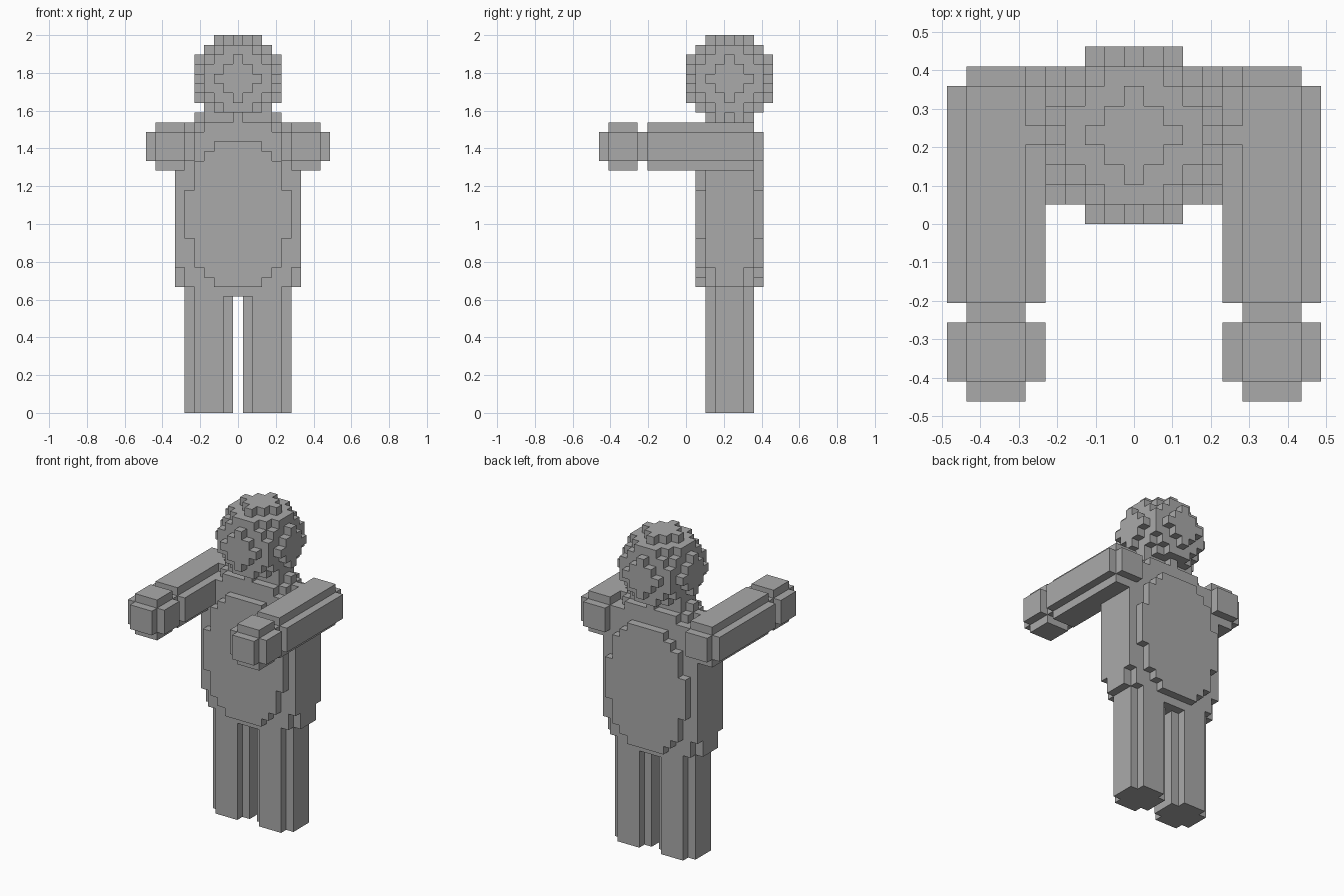
import bpy
import bmesh
from mathutils import Vector

cube = bpy.data.objects.get("Cube")
if cube:
    bpy.data.objects.remove(cube, do_unlink=True)

UNIT = 2 / 39          # one block
MID = 4                # depth index of the body axis

grey = bpy.data.materials.new("plain grey")
grey.use_nodes = True
colour = (0.4, 0.4, 0.4, 1)
grey.diffuse_color = colour
grey.node_tree.nodes["Principled BSDF"].inputs["Base Color"].default_value = colour


def blocks(xs, ys, zs, inside):
    return {(x, y, z) for x in xs for y in ys for z in zs if inside(x, y, z)}


def span(centre, half):
    return range(centre - half, centre + half + 1)


def ball(cx, cy, cz, half):
    limit = (half + 0.5) ** 2
    return blocks(span(cx, half), span(cy, half), span(cz, half),
                  lambda x, y, z: (x - cx) ** 2 + (y - cy) ** 2 + (z - cz) ** 2 <= limit)


def round_bar(a, b):
    return a * a + b * b <= 2.5 ** 2


parts = {}
parts["head"] = ball(0, MID, 34, 4)

# Torso: a tall ellipsoid cut flat at the sides, front, back and hips
parts["torso"] = blocks(span(0, 6), span(MID, 3), range(12, 31),
                        lambda x, y, z: 2 * x * x + 8.2 * (y - MID) ** 2 + (z - 20) ** 2 <= 132.4)

# Limbs, mirrored
for side, s in (("left", 1), ("right", -1)):
    parts[side + "_leg"] = blocks(span(3 * s, 2), span(MID, 2), range(12),
                                  lambda x, y, z: round_bar(x - 3 * s, y - MID))
    arm = blocks(span(7 * s, 2), range(-4, 6), span(27, 2),
                 lambda x, y, z: round_bar(x - 7 * s, z - 27))
    parts[side + "_arm"] = arm | ball(7 * s, 5, 27, 2)
    parts[side + "_hand"] = ball(7 * s, -7, 27, 2)

# Outer skin of the blocks; each block belongs to one part only
solid = set().union(*parts.values())
taken = set()
axes = [Vector(v) for v in ((1, 0, 0), (0, 1, 0), (0, 0, 1))]

for name, cells in parts.items():
    bm = bmesh.new()
    for cell in sorted(cells - taken):
        centre = Vector(cell) + Vector((0, 0.5, 0.5))
        for i in range(3):
            for sign in (1, -1):
                n = axes[i] * sign
                if tuple(int(c) for c in Vector(cell) + n) in solid:
                    continue
                u, v = axes[(i + 1) % 3], axes[(i + 2) % 3] * sign
                corners = [centre + (n + a * u + b * v) / 2
                           for a, b in ((-1, -1), (1, -1), (1, 1), (-1, 1))]
                bm.faces.new([bm.verts.new(c * UNIT) for c in corners])
    taken |= cells
    bmesh.ops.remove_doubles(bm, verts=bm.verts, dist=UNIT / 100)
    mesh = bpy.data.meshes.new(name)
    bm.to_mesh(mesh)
    bm.free()
    mesh.materials.append(grey)
    bpy.context.collection.objects.link(bpy.data.objects.new(name, mesh))
